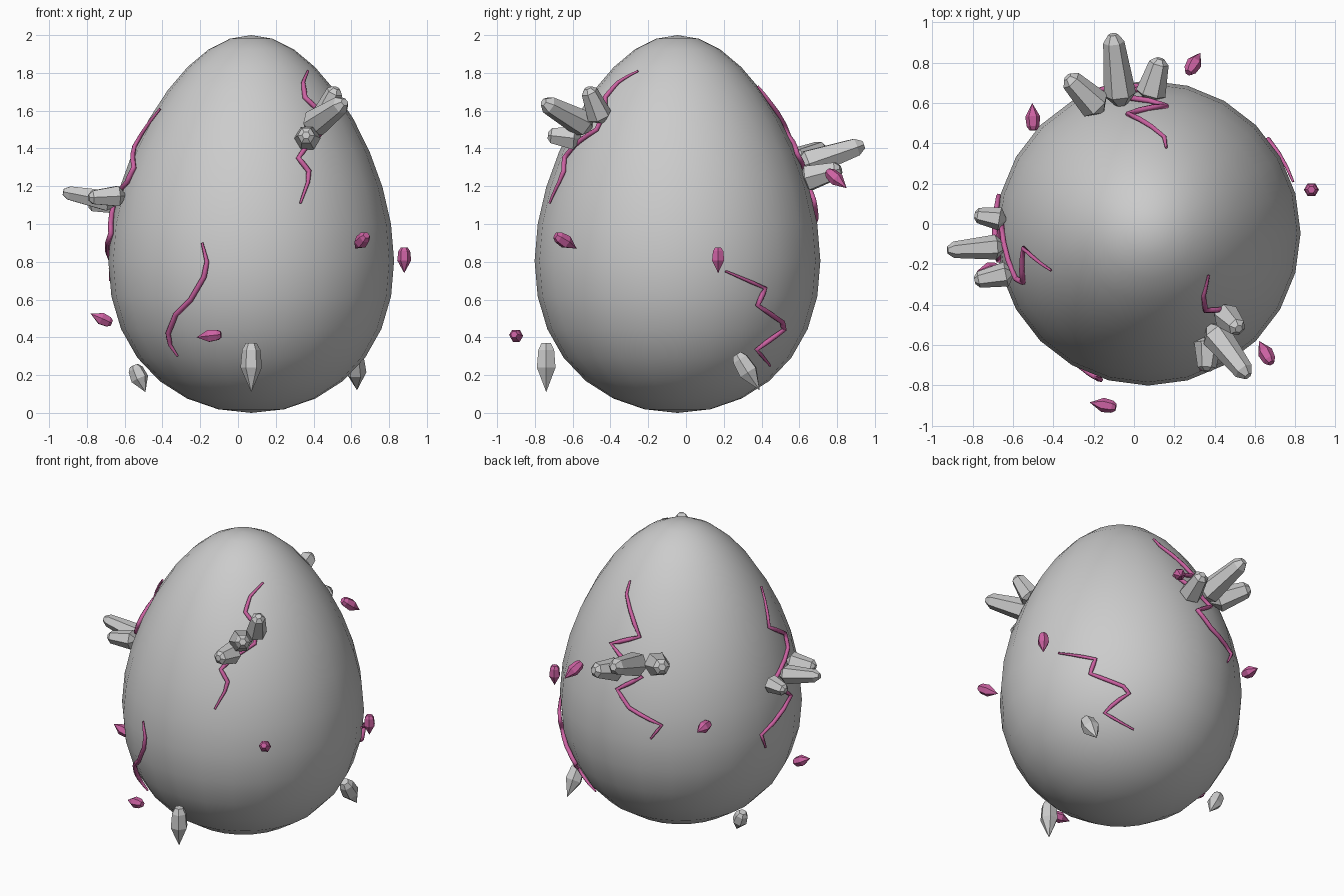
import bpy, bmesh, math
from mathutils import Vector

if "Cube" in bpy.data.objects:
    bpy.data.objects.remove(bpy.data.objects["Cube"])

CX, CY = 0.07, -0.045          # egg axis


def material(name, rgb):
    m = bpy.data.materials.new(name)
    m.diffuse_color = (*rgb, 1)
    m.use_nodes = True
    m.node_tree.nodes["Principled BSDF"].inputs["Base Color"].default_value = m.diffuse_color
    return m


GREY = material("stone grey", (0.6, 0.6, 0.6))
PINK = material("magenta pink", (0.6, 0.12, 0.36))


def egg_radius(z):
    c = max(-1, min(1, z - 1))
    return 0.74 * math.sqrt(1 - c * c) * (1 - 0.217 * c)


def finish(bm, name, mat):
    bmesh.ops.recalc_face_normals(bm, faces=bm.faces)
    me = bpy.data.meshes.new(name)
    bm.to_mesh(me)
    bm.free()
    ob = bpy.data.objects.new(name, me)
    bpy.context.collection.objects.link(ob)
    me.materials.append(mat)
    return ob


# Egg body: a sphere narrowed towards the top
bm = bmesh.new()
bmesh.ops.create_uvsphere(bm, u_segments=24, v_segments=16, radius=1)
for v in bm.verts:
    k = 0.74 * (1 - 0.217 * v.co.z)
    v.co = (CX + v.co.x * k, CY + v.co.y * k, v.co.z + 1)
for f in bm.faces:
    f.smooth = True
finish(bm, "egg", GREY)


# Cracks: tapered tubes laid on the shell, given by (sideways, height) points
def on_shell(t, z, side):
    r = egg_radius(z) + 0.008
    if side in ("front", "back"):
        d = math.sqrt(max(0, r * r - (t - CX) ** 2))
        return Vector((t, CY + (d if side == "back" else -d), z))
    d = math.sqrt(max(0, r * r - (t - CY) ** 2))
    return Vector((CX + (d if side == "right" else -d), t, z))


def crack(name, side, pts):
    path = []
    for (t0, z0), (t1, z1) in zip(pts, pts[1:]):
        path += [on_shell(t0 + (t1 - t0) * i / 3, z0 + (z1 - z0) * i / 3, side) for i in range(3)]
    path.append(on_shell(*pts[-1], side))
    cu = bpy.data.curves.new(name, "CURVE")
    cu.dimensions = "3D"
    cu.bevel_depth = 0.014
    cu.bevel_resolution = 1
    cu.use_fill_caps = True
    sp = cu.splines.new("POLY")
    sp.points.add(len(path) - 1)
    n = len(path) - 1
    for i, (p, co) in enumerate(zip(sp.points, path)):
        p.co = (*co, 1)
        p.radius = 0.45 + 0.55 * min(1, 5 * min(i, n - i) / n)
    cu.materials.append(PINK)
    ob = bpy.data.objects.new(name, cu)
    bpy.context.collection.objects.link(ob)
    bpy.ops.object.select_all(action="DESELECT")
    ob.select_set(True)
    bpy.context.view_layer.objects.active = ob
    bpy.ops.object.convert(target="MESH")


crack("crack_front_low", "front", [(-.19, .9), (-.165, .8), (-.18, .72), (-.25, .6), (-.33, .52),
                                   (-.37, .42), (-.36, .36), (-.32, .3)])
crack("crack_front_high", "front", [(.37, 1.81), (.345, 1.75), (.355, 1.67), (.43, 1.6), (.46, 1.5),
                                    (.37, 1.42), (.32, 1.35), (.375, 1.28), (.37, 1.22), (.33, 1.11)])
crack("crack_left", "left", [(-.23, 1.61), (-.12, 1.41), (-.29, 1.3), (-.27, 1.22), (0, 1.1),
                             (-.18, .95), (.14, .8), (.1, .7)])
crack("crack_right", "right", [(.21, .75), (.42, .66), (.38, .57), (.51, .48), (.52, .44),
                               (.375, .335), (.445, .25)])
crack("crack_back", "back", [(.16, 1.73), (.15, 1.66), (-.03, 1.46), (.16, 1.377), (-.1, 1.23),
                             (.05, 1.127), (-.05, 1.03), (-.26, .946), (-.2, .85)])


# Crystals: six-sided, a point at the root, widest belt, shoulder, small blunt cap
def crystal(name, mat, root, tip, r, rings):
    root, tip = Vector(root), Vector(tip)
    axis = tip - root
    rot = axis.to_track_quat("Z", "Y")
    bm = bmesh.new()
    apex = bm.verts.new(root)
    prev = None
    for h, k in rings:
        ring = [bm.verts.new(root + axis * h + rot @ Vector((r * k * math.cos(a), r * k * math.sin(a), 0)))
                for a in (math.pi / 3 * i for i in range(6))]
        for i in range(6):
            j = (i + 1) % 6
            if prev:
                bm.faces.new((prev[i], prev[j], ring[j], ring[i]))
            else:
                bm.faces.new((apex, ring[j], ring[i]))
        prev = ring
    bm.faces.new(prev)
    finish(bm, name, mat)


LONG = [(0.22, 1), (0.9, 0.66), (1, 0.3)]
SHORT = [(0.5, 1), (0.86, 0.85), (1, 0.5)]

# Three clusters growing out of the shell
clusters = {
    "front": [((.36, -.49, 1.50), (.565, -.755, 1.645), .075), ((.44, -.44, 1.53), (.52, -.52, 1.72), .068),
              ((.37, -.55, 1.45), (.36, -.73, 1.47), .07)],
    "back": [((-.06, .56, 1.29), (-.105, .94, 1.42), .08), ((-.15, .55, 1.31), (-.33, .73, 1.40), .08),
             ((.07, .60, 1.23), (.13, .82, 1.29), .075)],
    "left": [((-.62, -.11, 1.11), (-.925, -.13, 1.17), .062), ((-.59, -.24, 1.15), (-.79, -.28, 1.14), .062),
             ((-.63, .02, 1.11), (-.79, .045, 1.10), .058)],
}
for side, items in clusters.items():
    for i, (a, b, r) in enumerate(items):
        crystal(f"crystal_{side}_{i + 1}", GREY, a, b, r, LONG)

# Grey foot crystals pointing down around the base
feet = [((.07, -.74, .11), (.07, -.74, .37), .057), ((.63, .39, .12), (.62, .27, .31), .055),
        ((-.49, .15, .11), (-.55, .17, .25), .048)]
for i, (a, b, r) in enumerate(feet):
    crystal(f"foot_crystal_{i + 1}", GREY, a, b, r, SHORT)

# Small pink shards floating round the egg
shards = [((-.78, -.235, .525), (-.67, -.22, .475), .036), ((-.22, -.885, .40), (-.09, -.91, .415), .036),
          ((.62, -.58, .87), (.68, -.69, .94), .038), ((.88, .17, .74), (.88, .17, .875), .037),
          ((.33, .85, 1.19), (.27, .75, 1.28), .038), ((-.505, .6, .95), (-.5, .465, .96), .037)]
for i, (a, b, r) in enumerate(shards):
    crystal(f"pink_shard_{i + 1}", PINK, a, b, r, SHORT)
